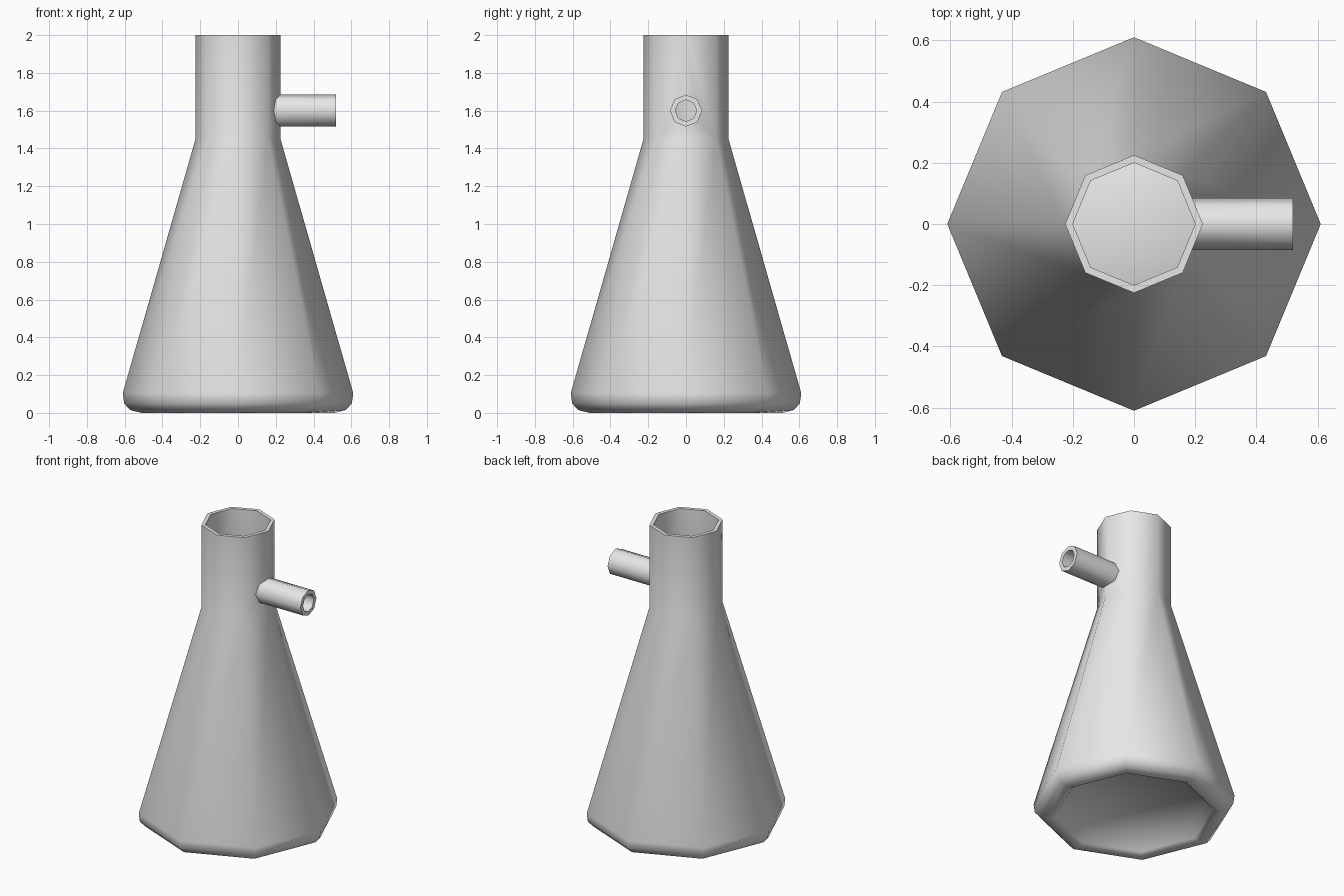
import bpy, bmesh, math

if "Cube" in bpy.data.objects:
    bpy.data.objects.remove(bpy.data.objects["Cube"])

SIDES = 8
grey = bpy.data.materials.new("glass_grey")
grey.diffuse_color = (0.8, 0.8, 0.8, 1)
grey.use_nodes = True
grey.node_tree.nodes["Principled BSDF"].inputs["Base Color"].default_value = grey.diffuse_color


def finish(name, bm):
    bmesh.ops.recalc_face_normals(bm, faces=bm.faces)
    me = bpy.data.meshes.new(name)
    bm.to_mesh(me)
    bm.free()
    me.materials.append(grey)
    ob = bpy.data.objects.new(name, me)
    bpy.context.collection.objects.link(ob)
    return ob


def activate(ob):
    bpy.ops.object.select_all(action='DESELECT')
    ob.select_set(True)
    bpy.context.view_layer.objects.active = ob


def bridge(bm, a, b):
    for i in range(SIDES):
        j = (i + 1) % SIDES
        bm.faces.new((a[i], a[j], b[j], b[i]))


angles = [2 * math.pi * i / SIDES for i in range(SIDES)]


def revolve(name, profile):
    """Eight-sided lathe around z, first and last rings are capped."""
    bm = bmesh.new()
    rings = [[bm.verts.new((r * math.cos(a), r * math.sin(a), z)) for a in angles]
             for r, z in profile]
    for a, b in zip(rings, rings[1:]):
        bridge(bm, a, b)
    bm.faces.new(rings[0])
    bm.faces.new(rings[-1])
    return finish(name, bm)


# Flask: recessed underside, rounded foot, cone, neck, then the inner wall
flask = revolve("flask_body", [
    (0.43, 0.08), (0.48, 0.02), (0.51, 0.0), (0.57, 0.015), (0.603, 0.05),
    (0.61, 0.105), (0.225, 1.45), (0.225, 2.0),
    (0.20, 2.0), (0.20, 1.447), (0.585, 0.11), (0.56, 0.05),
    (0.51, 0.03), (0.44, 0.105)])

# Cutter for the bore through the neck wall
bm = bmesh.new()
ends = [[bm.verts.new((x, 0.057 * math.cos(a), 1.6 + 0.057 * math.sin(a)))
         for a in angles] for x in (0.08, 0.4)]
bridge(bm, *ends)
for e in ends:
    bm.faces.new(e)
cutter = finish("bore_cutter", bm)

mod = flask.modifiers.new("bore", 'BOOLEAN')
mod.operation = 'DIFFERENCE'
mod.solver = 'EXACT'
mod.object = cutter
activate(flask)
bpy.ops.object.modifier_apply(modifier=mod.name)
bpy.data.objects.remove(cutter, do_unlink=True)

# Side arm: open pipe whose inner end follows the neck
bm = bmesh.new()


def pipe_ring(r, x=None):
    ring = []
    for a in angles:
        y, z = r * math.cos(a), 1.6 + r * math.sin(a)
        px = x if x is not None else 0.22 - abs(y) * math.tan(math.pi / 8)
        ring.append(bm.verts.new((px, y, z)))
    return ring


loop = [pipe_ring(0.085), pipe_ring(0.085, 0.52),
        pipe_ring(0.057, 0.52), pipe_ring(0.057)]
for k in range(4):
    bridge(bm, loop[k], loop[(k + 1) % 4])
arm = finish("side_arm", bm)

for ob in (flask, arm):
    activate(ob)
    bpy.ops.object.shade_smooth_by_angle(angle=math.radians(60))
